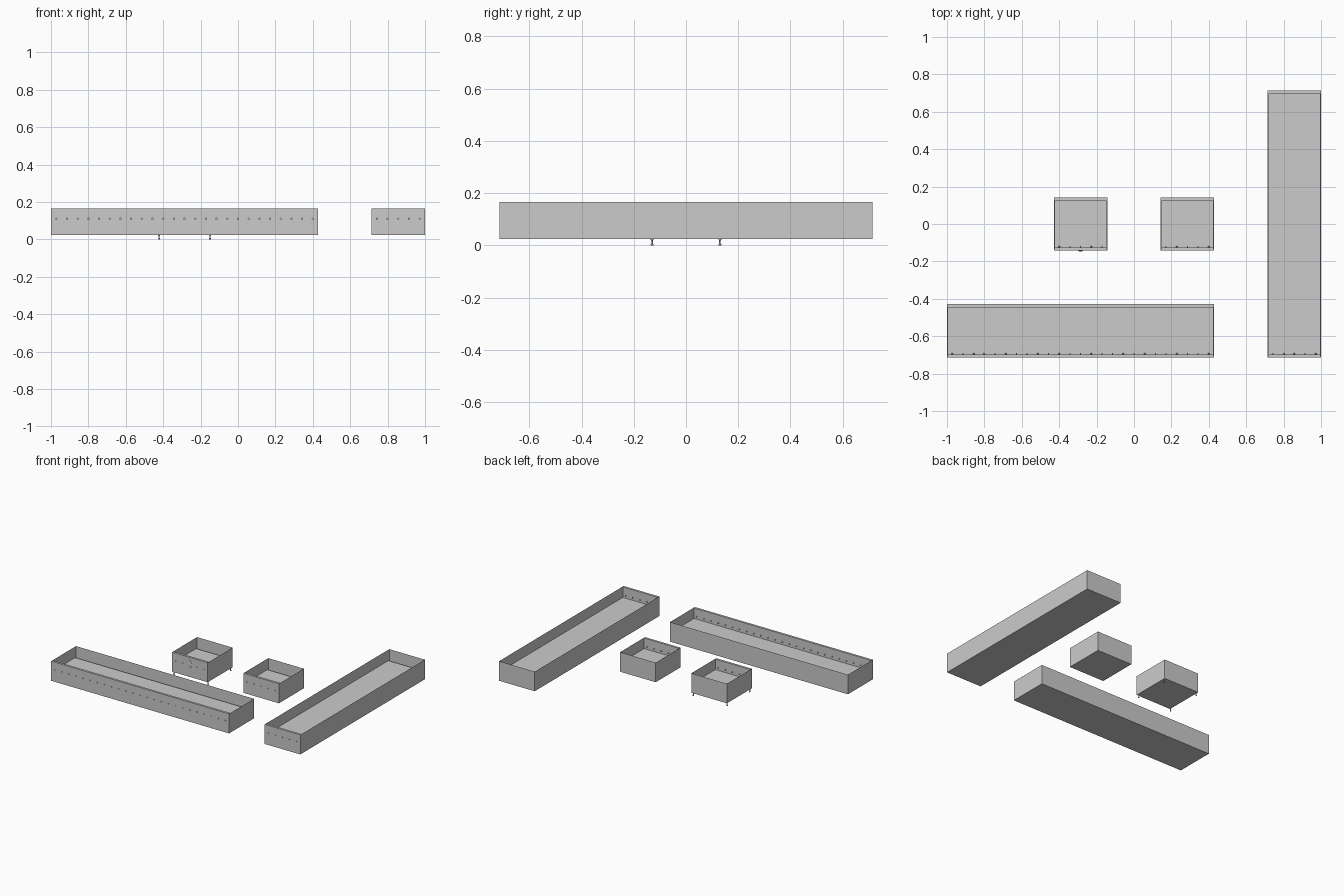
import bpy, bmesh, math
from mathutils import Matrix, Vector

if "Cube" in bpy.data.objects:
    bpy.data.objects.remove(bpy.data.objects["Cube"])

U = 2 / 7                        # module size
Z0, Z1, FLOOR = 0.024, 0.166, 0.09
SIDE, END = 0.004, 0.016         # wall thickness in x and in y


def make_object(name, bm, smooth=False):
    mesh = bpy.data.meshes.new(name)
    bm.to_mesh(mesh)
    bm.free()
    ob = bpy.data.objects.new(name, mesh)
    bpy.context.collection.objects.link(ob)
    if smooth:
        bpy.context.view_layer.objects.active = ob
        ob.select_set(True)
        bpy.ops.object.shade_smooth_by_angle(angle=math.radians(40))
        ob.select_set(False)
    return ob


def add_box(bm, lo, hi):
    lo, hi = Vector(lo), Vector(hi)
    m = Matrix.Translation((lo + hi) / 2) @ Matrix.Diagonal((*(hi - lo), 1))
    bmesh.ops.create_cube(bm, size=1, matrix=m)


def planter(name, x0, x1, y0, y1):
    """Open tray with a raised floor and a row of drain holes in the front wall."""
    a, b, c, d = x0 * U, x1 * U, y0 * U, y1 * U
    bm = bmesh.new()
    add_box(bm, (a, c, Z0), (b, d, Z1))
    top = max(bm.faces, key=lambda f: f.calc_center_median().z)
    rim = bmesh.ops.extrude_discrete_faces(bm, faces=[top])["faces"][0]
    # inset the top by different amounts in x and y, then sink it
    bmesh.ops.delete(bm, geom=[rim], context='FACES')
    outer = sorted([v for v in bm.verts if v.co.z > Z1 - 1e-4 and v.link_faces],
                   key=lambda v: math.atan2(v.co.y - (c + d) / 2, v.co.x - (a + b) / 2))
    mx, my = (a + b) / 2, (c + d) / 2

    def inner_loop(z):
        return [bm.verts.new((v.co.x + math.copysign(SIDE, mx - v.co.x),
                              v.co.y + math.copysign(END, my - v.co.y), z)) for v in outer]
    lip, base = inner_loop(Z1), inner_loop(FLOOR)
    for i in range(4):
        j = (i + 1) % 4
        bm.faces.new((outer[i], outer[j], lip[j], lip[i]))
        bm.faces.new((lip[i], lip[j], base[j], base[i]))
    bm.faces.new(base)
    bmesh.ops.recalc_face_normals(bm, faces=bm.faces)
    ob = make_object(name, bm)

    # drain hole cutter, five per module
    bm = bmesh.new()
    n = 5 * (x1 - x0)
    n = int(round(n))
    for i in range(n):
        x = a + (i + 0.5) * U / 5
        m = Matrix.Translation((x, c + END / 2, 0.11)) @ Matrix.Rotation(math.pi / 2, 4, 'X')
        bmesh.ops.create_cone(bm, cap_ends=True, segments=10, radius1=0.0035,
                              radius2=0.0035, depth=END * 2, matrix=m)
    cutter = make_object(name + "_hole_cutter", bm)
    cutter.hide_render = True
    cutter.hide_set(True)
    mod = ob.modifiers.new("holes", 'BOOLEAN')
    mod.operation, mod.solver, mod.object = 'DIFFERENCE', 'EXACT', cutter
    # bake the holes and drop the cutter
    dg = bpy.context.evaluated_depsgraph_get()
    baked = bpy.data.meshes.new_from_object(ob.evaluated_get(dg))
    ob.modifiers.clear()
    ob.data = baked
    bpy.data.objects.remove(cutter)


def lathe(name, profile, loc, segments=16):
    bm = bmesh.new()
    vs = [bm.verts.new((r, 0, z)) for r, z in profile]
    es = [bm.edges.new(p) for p in zip(vs, vs[1:])]
    bmesh.ops.spin(bm, geom=vs + es, cent=(0, 0, 0), axis=(0, 0, 1),
                   angle=math.tau, steps=segments)
    bmesh.ops.remove_doubles(bm, verts=bm.verts, dist=1e-5)
    bmesh.ops.recalc_face_normals(bm, faces=bm.faces)
    ob = make_object(name, bm, True)
    ob.location = loc
    return ob


# planters: two long, two square
planter("long_front_planter", -3.5, 1.5, -2.5, -1.5)
planter("long_side_planter", 2.5, 3.5, -2.5, 2.5)
planter("left_square_planter", -1.5, -0.5, -0.5, 0.5)
planter("right_square_planter", 0.5, 1.5, -0.5, 0.5)

# adjustable feet under the left square planter
foot = [(0, 0), (0.0045, 0), (0.005, 0.002), (0.005, 0.005), (0.003, 0.007),
        (0.003, 0.019), (0.005, 0.02), (0.005, Z0), (0, Z0)]
for sx in (-1, 1):
    for sy in (-1, 1):
        side = "left" if sx < 0 else "right"
        end = "front" if sy < 0 else "back"
        lathe(f"{end}_{side}_foot", foot, (-U + sx * 0.136, sy * 0.13, 0))

# slim ornament on the front of the left square planter
ornament = [(0, 0), (0.006, 0.001), (0.006, 0.006), (0.004, 0.04), (0.010, 0.055),
            (0.014, 0.068), (0.011, 0.08), (0.004, 0.087), (0.007, 0.094), (0.004, 0.102), (0, 0.104)]
orn = lathe("front_ornament", ornament, (-U, -U / 2, 0.046))
orn.scale.y = 0.25
